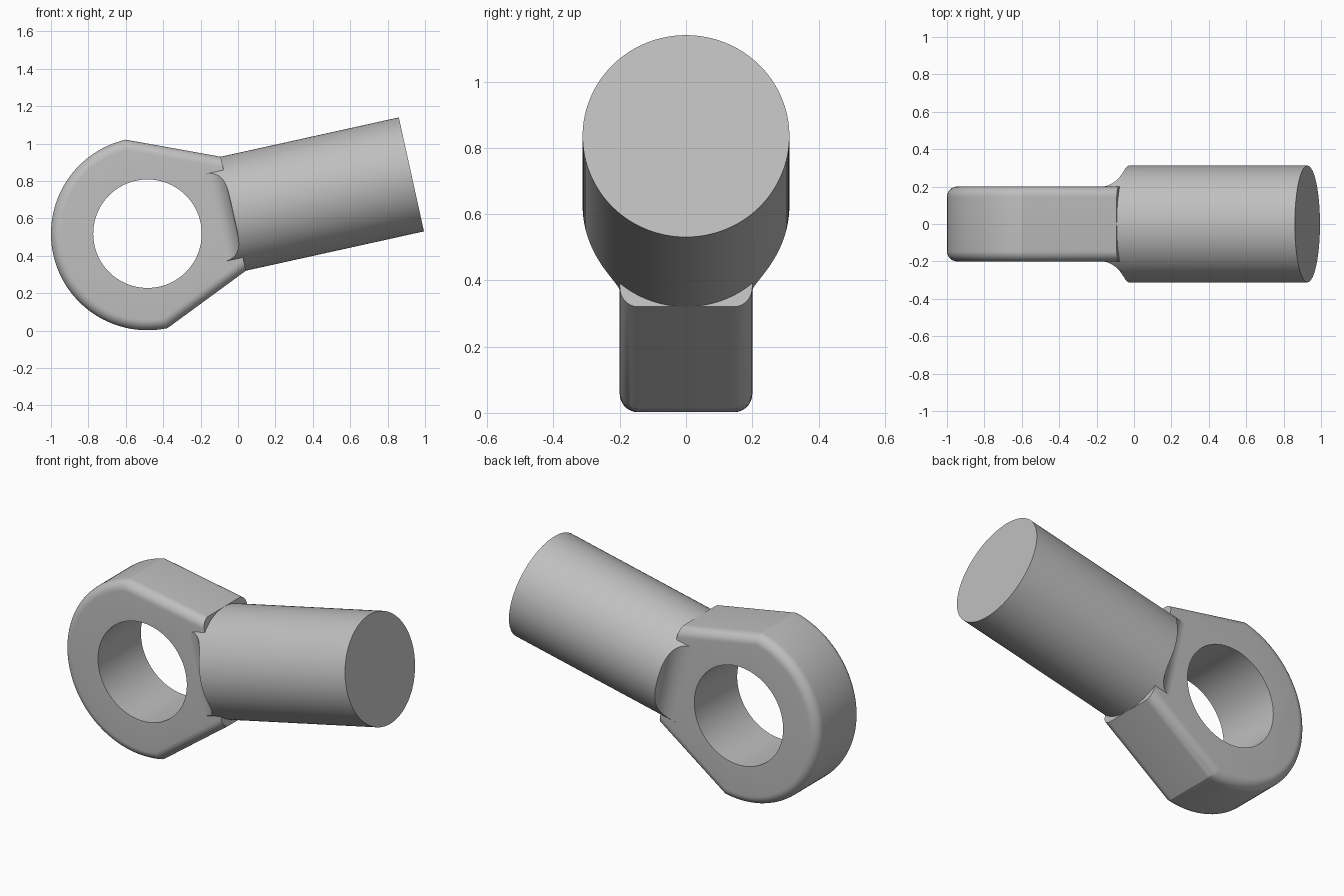
import bpy, bmesh
from math import radians, cos, sin, pi
from mathutils import Matrix, Vector

cube = bpy.data.objects.get("Cube")
if cube:
    bpy.data.objects.remove(cube, do_unlink=True)

steel = bpy.data.materials.new("grey_steel")
steel.use_nodes = True
COLOUR = (0.52, 0.52, 0.52, 1)
steel.diffuse_color = COLOUR
steel.node_tree.nodes["Principled BSDF"].inputs["Base Color"].default_value = COLOUR

EYE = Vector((-0.484, 0, 0.518))
EYE_R, HOLE_R, HALF, ROUND = 0.516, 0.29, 0.2, 0.055
NECK = Vector((-0.025, 0, 0.625))
TILT = radians(12.45)
SHANK_R, SHANK_LEN, FILLET = 0.312, 0.975, 0.1


def new_object(name, bm):
    bmesh.ops.recalc_face_normals(bm, faces=bm.faces[:])
    mesh = bpy.data.meshes.new(name)
    bm.to_mesh(mesh)
    bm.free()
    ob = bpy.data.objects.new(name, mesh)
    bpy.context.collection.objects.link(ob)
    mesh.materials.append(steel)
    return ob


def prism(points, offset):
    """Close a 3D outline and extrude it by an offset."""
    bm = bmesh.new()
    face = bm.faces.new([bm.verts.new(p) for p in points])
    ext = bmesh.ops.extrude_face_region(bm, geom=[face], use_keep_orig=True)
    verts = [g for g in ext["geom"] if isinstance(g, bmesh.types.BMVert)]
    bmesh.ops.translate(bm, verts=verts, vec=offset)
    bmesh.ops.recalc_face_normals(bm, faces=bm.faces[:])
    return bm


def cylinder(radius, depth, matrix, sides=128):
    bm = bmesh.new()
    bmesh.ops.create_cone(bm, cap_ends=True, segments=sides, radius1=radius,
                          radius2=radius, depth=depth, matrix=matrix)
    return bm


def carve(ob, tool, operation):
    mod = ob.modifiers.new("carve", 'BOOLEAN')
    mod.object, mod.operation, mod.solver = tool, operation, 'EXACT'
    bpy.context.view_layer.objects.active = ob
    bpy.ops.object.modifier_apply(modifier=mod.name)
    bpy.data.objects.remove(tool, do_unlink=True)


def smooth(ob):
    bpy.ops.object.select_all(action='DESELECT')
    ob.select_set(True)
    bpy.context.view_layer.objects.active = ob
    bpy.ops.object.shade_smooth_by_angle(angle=radians(20))


# Eye plate: round head running into the neck, rims rounded except at the neck
up = Vector((-sin(TILT), 0, cos(TILT))) * SHANK_R
neck_ends = [NECK - up, NECK + up]
STEPS = 64
outline = []
for i in range(STEPS + 1):
    a = radians(103 + (282 - 103) * i / STEPS)
    outline.append(EYE + EYE_R * Vector((cos(a), 0, sin(a))))
outline += neck_ends
side = Vector((0, HALF, 0))
bm = prism([p - side for p in outline], side * 2)


def at_neck(v):
    return any((Vector((v.co.x, 0, v.co.z)) - p).length < 1e-4 for p in neck_ends)


rims = [e for e in bm.edges
        if abs(e.verts[0].co.y - e.verts[1].co.y) < 1e-4
        and not all(at_neck(v) for v in e.verts)]
bmesh.ops.bevel(bm, geom=rims, offset=ROUND, offset_type='OFFSET',
                segments=8, profile=0.5, affect='EDGES')
eye_plate = new_object("eye_plate", bm)

# Through hole
hole = new_object("hole_cutter", cylinder(
    HOLE_R, 1, Matrix.Translation(EYE) @ Matrix.Rotation(pi / 2, 4, 'X')))
carve(eye_plate, hole, 'DIFFERENCE')
smooth(eye_plate)

# Shank: a round bar whose root is trimmed to concave fillets on both cheeks
back = 0.2
middle = Matrix.Translation(((SHANK_LEN - back) / 2, 0, 0))
shank = new_object("shank", cylinder(
    SHANK_R, SHANK_LEN + back, middle @ Matrix.Rotation(pi / 2, 4, 'Y')))
half = []
for i in range(17):
    a = pi / 2 * i / 16
    half.append((-FILLET + FILLET * sin(a), HALF + FILLET * (1 - cos(a))))
half += [(0, 0.5), (2, 0.5)]
loop = half + [(s, -y) for s, y in reversed(half)]
trim = new_object("root_trim", prism([(s, y, -0.5) for s, y in loop], Vector((0, 0, 1))))
carve(shank, trim, 'INTERSECT')
shank.data.transform(Matrix.Translation(NECK) @ Matrix.Rotation(-TILT, 4, 'Y'))
smooth(shank)
